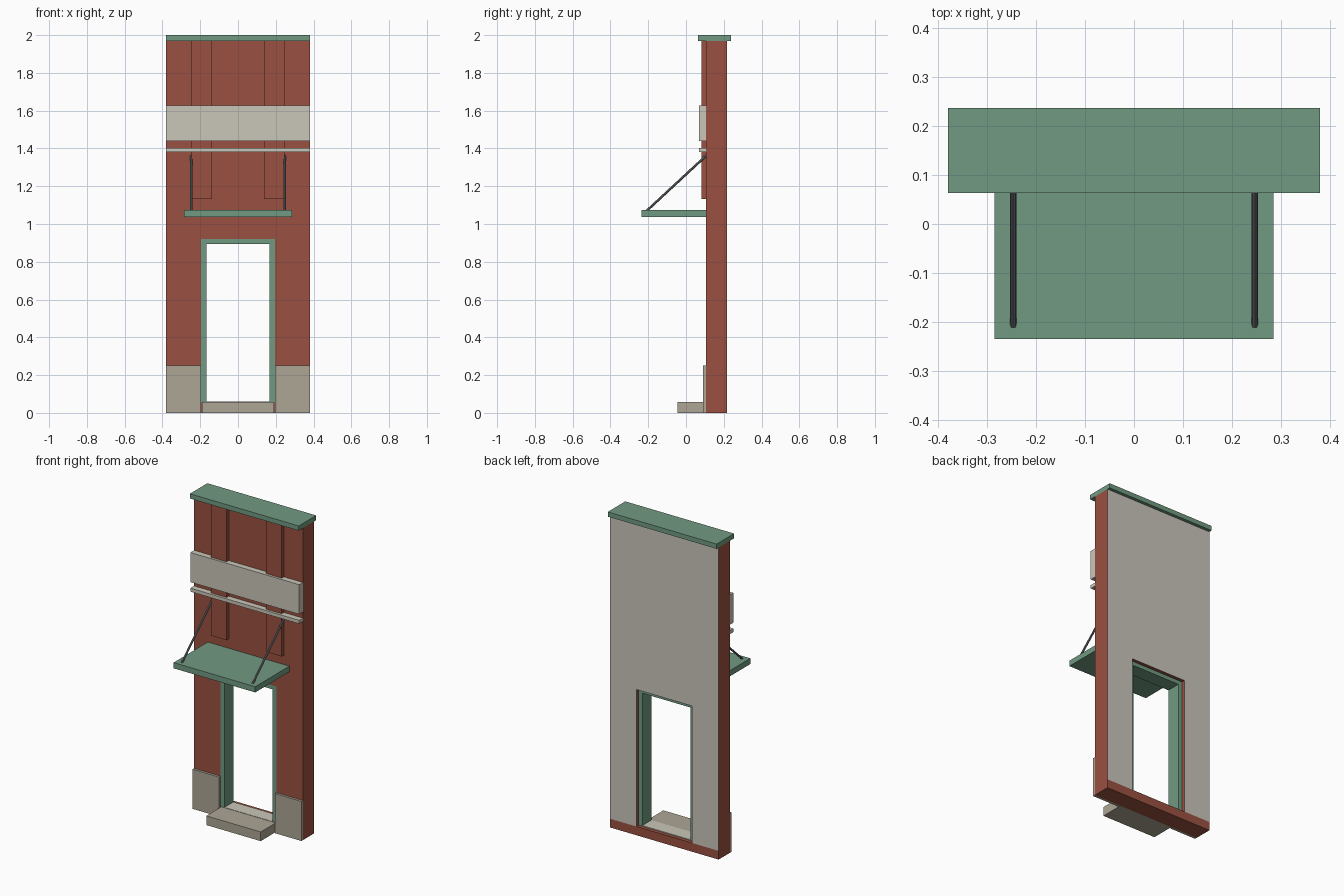
import bpy, bmesh
from mathutils import Vector

if "Cube" in bpy.data.objects:
    bpy.data.objects.remove(bpy.data.objects["Cube"])


def material(name, rgb):
    m = bpy.data.materials.new(name)
    lin = [((c / 255 + 0.055) / 1.055) ** 2.4 for c in rgb]
    m.diffuse_color = (*lin, 1)
    m.use_nodes = True
    m.node_tree.nodes["Principled BSDF"].inputs["Base Color"].default_value = m.diffuse_color
    return m


BRICK = material("red_brick", (154, 81, 65))
GREEN = material("green_paint", (113, 154, 130))
STONE = material("pale_stone", (202, 198, 185))
TAN = material("tan_stone", (173, 166, 149))
PLASTER = material("grey_plaster", (203, 197, 188))
METAL = material("grey_metal", (116, 118, 124))


def finish(name, bm, *mats):
    bmesh.ops.recalc_face_normals(bm, faces=bm.faces)
    me = bpy.data.meshes.new(name)
    bm.to_mesh(me)
    bm.free()
    for m in mats:
        me.materials.append(m)
    ob = bpy.data.objects.new(name, me)
    bpy.context.collection.objects.link(ob)
    return ob


def box(name, x, y, z, mat):
    bm = bmesh.new()
    bmesh.ops.create_cube(bm, size=1)
    for v in bm.verts:
        v.co = [r[0] if c < 0 else r[1] for c, r in zip(v.co, (x, y, z))]
    return finish(name, bm, mat)


def arch(name, outer, inner, z0, z_out, z_in, y0, y1, *mats):
    """Square doorway outline extruded along y."""
    pts = [(-outer, z0), (-outer, z_out), (outer, z_out), (outer, z0),
           (inner, z0), (inner, z_in), (-inner, z_in), (-inner, z0)]
    bm = bmesh.new()
    f = bm.faces.new([bm.verts.new((x, y0, z)) for x, z in pts])
    ext = bmesh.ops.extrude_face_region(bm, geom=[f])["geom"]
    for v in ext:
        if isinstance(v, bmesh.types.BMVert):
            v.co.y = y1
    return finish(name, bm, *mats)


# Wall with doorway; its back face is plaster
wall = arch("wall", 0.38, 0.195, 0.055, 1.97, 0.92, 0.105, 0.217, BRICK, PLASTER)
for p in wall.data.polygons:
    if p.normal.y > 0.9:
        p.material_index = 1
box("wall_base", (-0.38, 0.38), (0.105, 0.217), (0, 0.055), BRICK)

# Door frame, threshold and step
arch("door_frame", 0.195, 0.168, 0.055, 0.92, 0.895, 0.106, 0.195, GREEN)
box("threshold", (-0.168, 0.168), (0.105, 0.195), (0.055, 0.06), STONE)
box("step", (-0.19, 0.19), (-0.045, 0.105), (0, 0.058), TAN)

# Stone bands and roof coping
box("sign_band", (-0.38, 0.38), (0.068, 0.105), (1.44, 1.627), STONE)
box("string_course", (-0.38, 0.38), (0.068, 0.105), (1.38, 1.402), STONE)
box("coping", (-0.38, 0.38), (0.063, 0.237), (1.97, 2.0), GREEN)

# Door canopy
box("canopy", (-0.285, 0.285), (-0.235, 0.105), (1.037, 1.073), GREEN)

# Mirrored plinths, pilasters and canopy tie rods
for s, side in ((-1, "left"), (1, "right")):
    box(f"plinth_{side}", sorted((s * 0.195, s * 0.38)), (0.09, 0.105), (0, 0.25), TAN)
    box(f"pilaster_{side}", sorted((s * 0.138, s * 0.247)), (0.083, 0.105), (1.132, 1.97), BRICK)
    a, b = Vector((s * 0.247, -0.208, 1.07)), Vector((s * 0.247, 0.107, 1.362))
    bm = bmesh.new()
    bmesh.ops.create_cone(bm, cap_ends=True, segments=8, radius1=0.0065,
                          radius2=0.0065, depth=(b - a).length)
    rod = finish(f"tie_rod_{side}", bm, METAL)
    rod.location = (a + b) / 2
    rod.rotation_euler = (b - a).to_track_quat("Z", "Y").to_euler()
